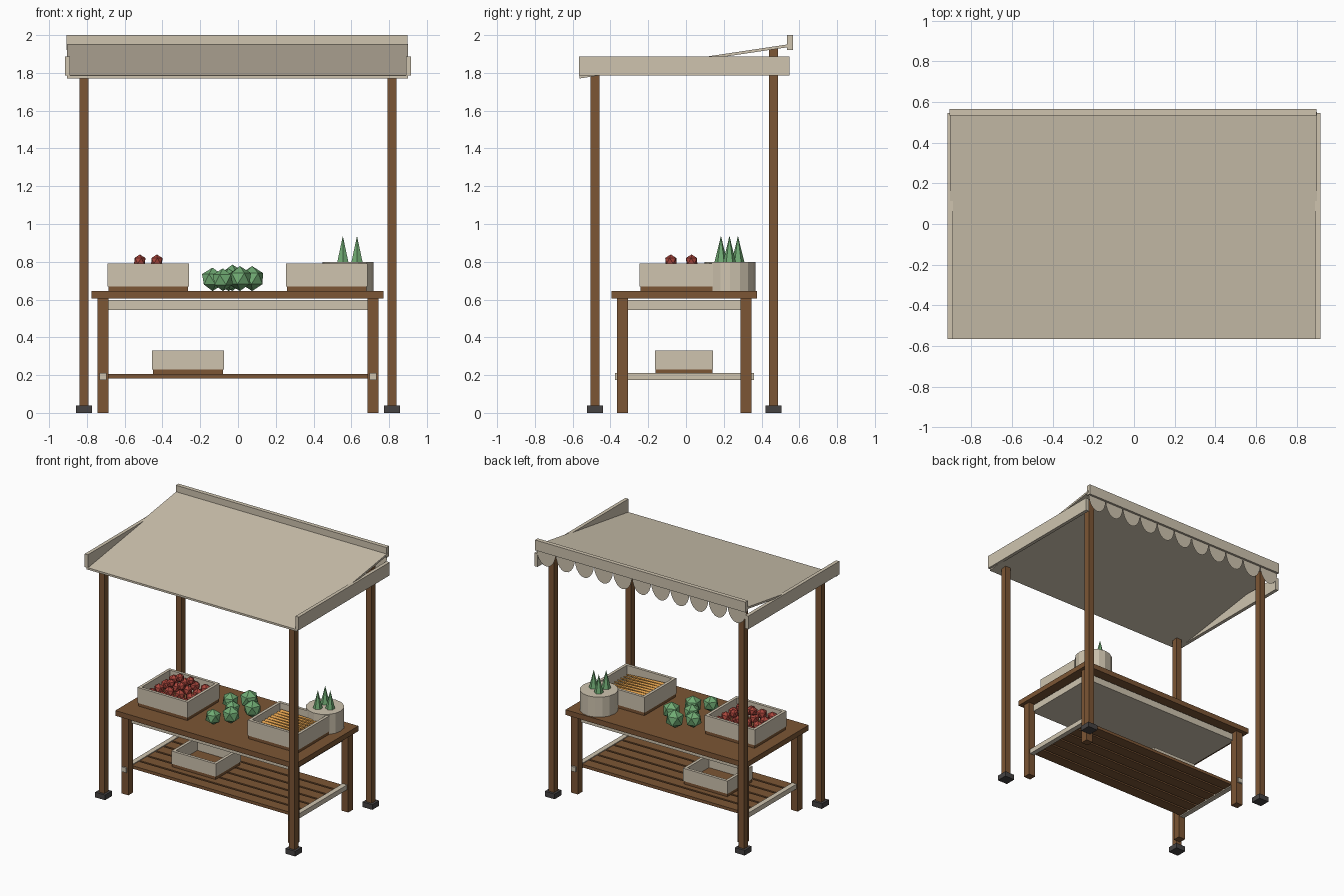
import bpy, bmesh, math, random
from mathutils import Matrix, Vector

if "Cube" in bpy.data.objects:
    bpy.data.objects.remove(bpy.data.objects["Cube"])

random.seed(4)


def material(name, rgb):
    m = bpy.data.materials.new(name)
    m.diffuse_color = (*rgb, 1)
    m.use_nodes = True
    m.node_tree.nodes["Principled BSDF"].inputs["Base Color"].default_value = m.diffuse_color
    return m


CREAM = material("cream", (0.62, 0.55, 0.43))
WOOD = material("brown_wood", (0.20, 0.092, 0.035))
DARK = material("dark_metal", (0.06, 0.055, 0.055))
RED = material("red", (0.40, 0.06, 0.045))
GREEN = material("green", (0.16, 0.40, 0.17))
ORANGE = material("orange", (0.70, 0.33, 0.07))


def finish(name, bm, mat):
    bmesh.ops.recalc_face_normals(bm, faces=bm.faces)
    me = bpy.data.meshes.new(name)
    bm.to_mesh(me)
    bm.free()
    me.materials.append(mat)
    ob = bpy.data.objects.new(name, me)
    bpy.context.collection.objects.link(ob)
    return ob


def box(name, mat, x, y, z):
    """Box from (min, max) ranges."""
    bm = bmesh.new()
    bmesh.ops.create_cube(bm, size=1)
    for v in bm.verts:
        v.co = [r[0] + (c + 0.5) * (r[1] - r[0]) for c, r in zip(v.co, (x, y, z))]
    return finish(name, bm, mat)


def ball(name, mat, x, y, z, r):
    bm = bmesh.new()
    spin = Matrix.Rotation(random.uniform(0, 6), 4, 'Z')
    bmesh.ops.create_icosphere(bm, subdivisions=1, radius=r, matrix=Matrix.Translation((x, y, z)) @ spin)
    return finish(name, bm, mat)


def cone(name, mat, base, tip, r1, r2, sides):
    base, tip = Vector(base), Vector(tip)
    d = tip - base
    bm = bmesh.new()
    bmesh.ops.create_cone(bm, cap_ends=True, segments=sides, radius1=r1, radius2=r2, depth=d.length,
                          matrix=Matrix.Translation((base + tip) / 2) @ d.to_track_quat('Z', 'Y').to_matrix().to_4x4())
    return finish(name, bm, mat)


def crate(name, x, y, z, floor):
    """Open crate: wooden floor and four walls."""
    t = 0.022
    box(name + "_floor", WOOD, (x[0] + .004, x[1] - .004), (y[0] + .004, y[1] - .004), (z[0], z[0] + floor))
    zz = (z[0] + floor, z[1])
    box(name + "_front", CREAM, x, (y[0], y[0] + t), zz)
    box(name + "_back", CREAM, x, (y[1] - t, y[1]), zz)
    for side, xx in (("left", (x[0], x[0] + t)), ("right", (x[1] - t, x[1]))):
        box(name + "_" + side, CREAM, xx, (y[0] + t, y[1] - t), zz)


# posts and feet
for sx in (-1, 1):
    for y, top in ((-0.482, 1.785), (0.463, 1.93)):
        x = sx * 0.815
        box("post", WOOD, (x - .024, x + .024), (y - .024, y + .024), (0.04, top))
        box("post_foot", DARK, (x - .042, x + .042), (y - .042, y + .042), (0, 0.04))

# sloping canopy
canopy = box("canopy", CREAM, (-0.905, 0.9), (-0.565, 0.55), (0, 0.015))
for v in canopy.data.vertices:
    v.co.z += 1.87 + 0.15 * (v.co.y - 0.1)

# canopy side rails and back board
for sx in (-1, 1):
    box("canopy_rail", CREAM, sorted((sx * 0.89, sx * 0.917)), (-0.567, 0.547), (1.785, 1.887))
box("canopy_back_board", CREAM, (-0.907, 0.897), (0.535, 0.567), (1.92, 2.0))

# scalloped valance under the back board
bm = bmesh.new()
n, w = 11, 1.80 / 11
for i in range(n):
    cx = -0.905 + w * (i + 0.5)
    arc = [(cx + w / 2 * math.cos(a), 0.55, 1.93 - 0.12 * math.sin(a))
           for a in (math.pi * k / 10 for k in range(11))]
    bm.faces.new([bm.verts.new(p) for p in arc])
finish("scalloped_valance", bm, CREAM)

# table
box("table_top", WOOD, (-0.775, 0.77), (-0.395, 0.375), (0.605, 0.645))
box("table_apron", CREAM, (-0.70, 0.70), (-0.325, 0.305), (0.545, 0.598))
for sx in (-1, 1):
    for y in (-0.335, 0.317):
        x = sx * 0.714
        box("table_leg", WOOD, (x - .029, x + .029), (y - .029, y + .029), (0, 0.605))
    box("shelf_rail", CREAM, (sx * 0.715 - .019, sx * 0.715 + .019), (-0.375, 0.36), (0.175, 0.212))

# lower shelf slats
for i in range(6):
    y = -0.305 + i * 0.1
    box("shelf_slat", WOOD, (-0.70, 0.70), (y, y + 0.085), (0.183, 0.206))

# crates
crate("lower_crate", (-0.455, -0.075), (-0.165, 0.143), (0.207, 0.33), 0.024)
crate("fruit_crate", (-0.69, -0.26), (-0.245, 0.143), (0.645, 0.79), 0.025)
crate("root_crate", (0.255, 0.685), (-0.245, 0.143), (0.645, 0.79), 0.025)

# red fruit: full layer plus a small heap
for i in range(4):
    for j in range(4):
        ball("fruit", RED, -0.61 + i * 0.09, -0.185 + j * 0.09, 0.745, 0.04)
for x in (-0.52, -0.43):
    for y in (-0.08, 0.03):
        ball("fruit_top", RED, x, y, 0.805, 0.034)

# green cabbages
for x, y, r in ((-0.135, .10, .062), (-0.03, .18, .07), (-0.08, -.19, .06),
                (0.01, -.10, .066), (0.075, .07, .066), (-0.05, 0.0, .06)):
    ball("cabbage", GREEN, x, y, 0.645 + r, r)

# orange roots laid side by side
for i in range(9):
    y = -0.20 + i * 0.037
    cone("root", ORANGE, (0.30, y, 0.735), (0.64, y + 0.01, 0.735), 0.021, 0.007, 6)

# round pot with pointed plants
cone("pot", CREAM, (0.583, 0.233, 0.645), (0.583, 0.233, 0.8), 0.135, 0.135, 16)
for x, y in ((0.555, 0.185), (0.555, 0.275), (0.63, 0.23)):
    cone("pointed_plant", GREEN, (x, y, 0.79), (x, y, 0.937), 0.036, 0, 6)
